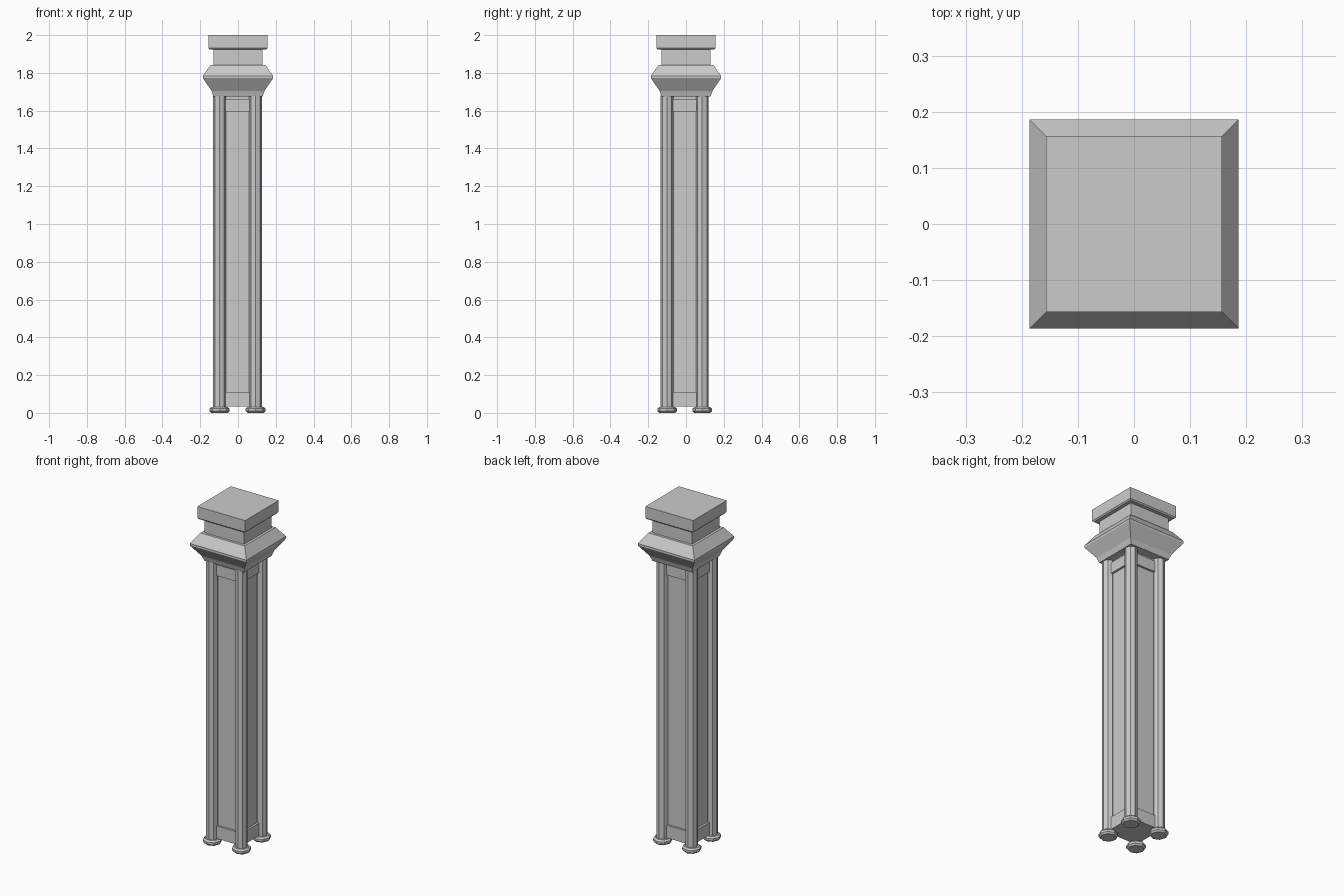
import bpy, bmesh, math

if "Cube" in bpy.data.objects:
    bpy.data.objects.remove(bpy.data.objects["Cube"])

XS = (-0.098, 0.093)   # shaft column centres across x
YS = (-0.10, 0.086)    # shaft column centres across y


def loft(name, profile, sides, centre=(0, 0)):
    """Stack regular polygon rings from (apothem or radius, z) pairs."""
    bm = bmesh.new()
    rings = []
    for r, z in profile:
        if sides == 4:
            r, start = r * math.sqrt(2), math.pi / 4
        else:
            start = 0
        rings.append([bm.verts.new((centre[0] + r * math.cos(start + i * 2 * math.pi / sides),
                                    centre[1] + r * math.sin(start + i * 2 * math.pi / sides), z))
                      for i in range(sides)])
    for a, b in zip(rings, rings[1:]):
        for i in range(sides):
            j = (i + 1) % sides
            bm.faces.new((a[i], a[j], b[j], b[i]))
    bm.faces.new(rings[0][::-1])
    bm.faces.new(rings[-1])
    mesh = bpy.data.meshes.new(name)
    bm.to_mesh(mesh)
    bm.free()
    obj = bpy.data.objects.new(name, mesh)
    bpy.context.collection.objects.link(obj)
    return obj


def box(name, grow, z0, z1):
    """Box spanning the column centres, enlarged by grow on each side."""
    bpy.ops.mesh.primitive_cube_add(size=1, location=(sum(XS) / 2, sum(YS) / 2, (z0 + z1) / 2))
    obj = bpy.context.object
    obj.name = name
    obj.scale = (XS[1] - XS[0] + 2 * grow, YS[1] - YS[0] + 2 * grow, z1 - z0)


# Recessed panelled core with a raised rail at each end
box("panel_core", -0.005, 0.04, 1.68)
box("bottom_rail", 0.007, 0.035, 0.11)
box("top_rail", 0.007, 1.595, 1.66)

# Corner columns and their round feet
for i, x in enumerate(XS):
    for j, y in enumerate(YS):
        tag = ("left", "right")[i] + "_" + ("front", "back")[j]
        loft("column_" + tag, [(0.034, 0.01), (0.034, 1.68)], 8, (x, y))
        loft("foot_" + tag, [(0.043, 0.0), (0.052, 0.009), (0.052, 0.022), (0.043, 0.031)],
             8, (x, y))

# Square capital: flared moulding, neck and top block
cap = loft("capital", [(0.130, 1.675), (0.140, 1.705), (0.186, 1.772), (0.186, 1.784),
                       (0.145, 1.842), (0.130, 1.842), (0.130, 1.925),
                       (0.151, 1.925), (0.157, 1.932), (0.157, 2.0)], 4)
